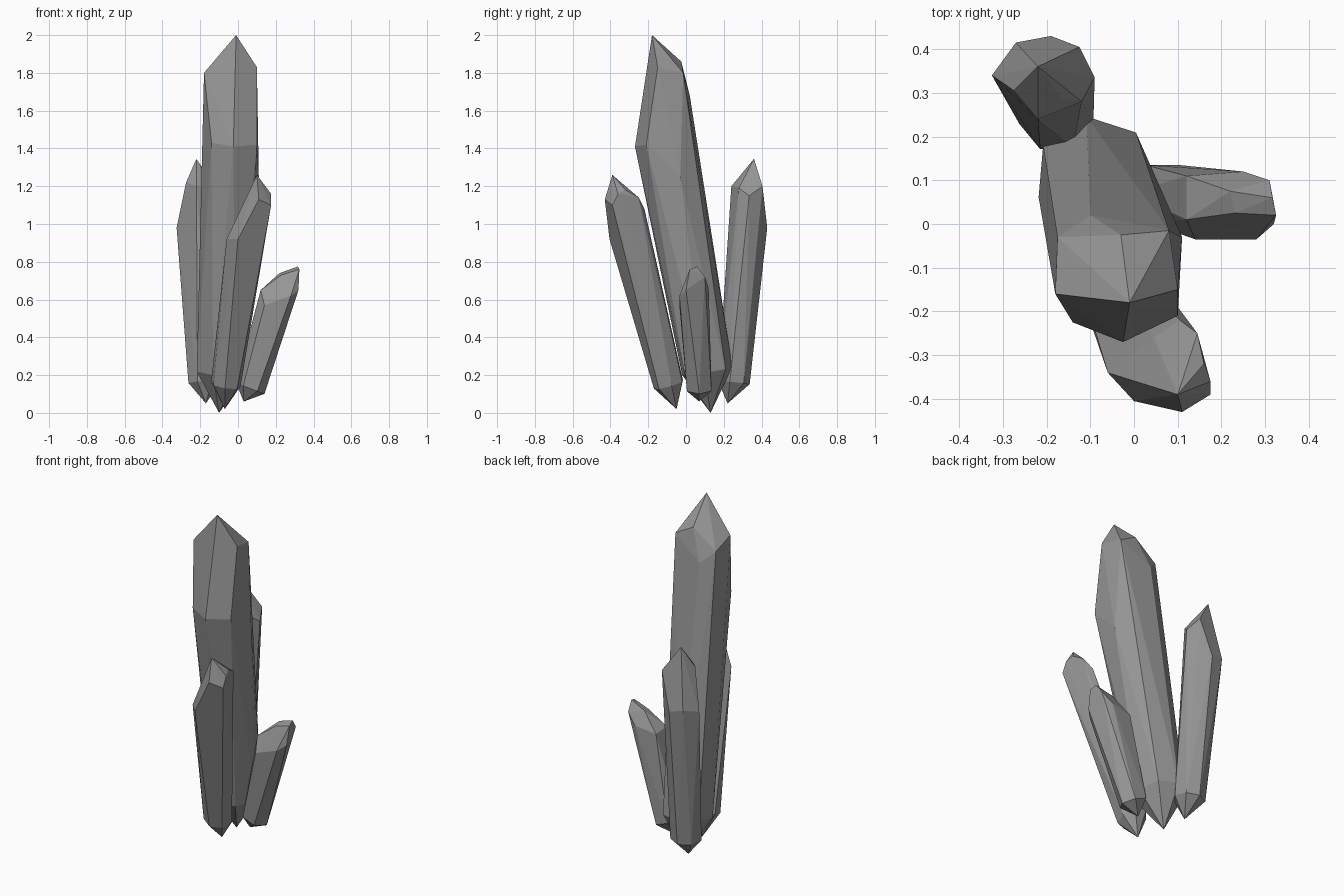
import bpy
import bmesh
from math import cos, sin, tau, radians
from mathutils import Vector

cube = bpy.data.objects.get("Cube")
if cube:
    bpy.data.objects.remove(cube, do_unlink=True)

# One grey stone material for the whole cluster
stone = bpy.data.materials.new("grey_stone")
stone.use_nodes = True
grey = (0.3, 0.3, 0.3, 1.0)
stone.diffuse_color = grey
stone.node_tree.nodes["Principled BSDF"].inputs["Base Color"].default_value = grey


def foot_ring(centre, lean, radius, sides, turn):
    """Level polygon, tilted so that it stays square to the leaning shaft."""
    points = []
    for i in range(sides):
        angle = radians(turn) + tau * i / sides
        dx, dy = radius * cos(angle), radius * sin(angle)
        rise = -(dx * lean.x + dy * lean.y) / lean.z
        points.append(centre + Vector((dx, dy, rise)))
    return points


def crystal(name, root, foot, radius, sides, turn, apex, crown):
    """Faceted crystal: pointed root, regular foot, hand-cut crown and apex."""
    root, foot, apex = Vector(root), Vector(foot), Vector(apex)
    points = [root, apex]
    points += foot_ring(foot, apex - foot, radius, sides, turn)
    points += [Vector(p) for p in crown]

    bm = bmesh.new()
    for p in points:
        bm.verts.new(p)
    hull = bmesh.ops.convex_hull(bm, input=bm.verts[:])
    loose = {g for g in hull["geom_interior"] + hull["geom_unused"]
             if isinstance(g, bmesh.types.BMVert)}
    bmesh.ops.delete(bm, geom=list(loose), context="VERTS")
    # Merge nearly flat triangles into broad facets
    bmesh.ops.dissolve_limit(bm, angle_limit=radians(3),
                             verts=bm.verts[:], edges=bm.edges[:])
    bmesh.ops.recalc_face_normals(bm, faces=bm.faces[:])

    mesh = bpy.data.meshes.new(name)
    bm.to_mesh(mesh)
    bm.free()
    mesh.materials.append(stone)
    bpy.context.collection.objects.link(bpy.data.objects.new(name, mesh))


# Tall centre crystal, leaning forward
crystal("main_crystal", root=(-.1, .13, 0), foot=(-.09, .11, .22),
        radius=.137, sides=7, turn=-5, apex=(-.01, -.18, 2),
        crown=[(-.18, -.16, 1.8), (-.175, -.03, 1.75), (-.1, .02, 1.68),
               (-.03, -.025, 1.86), (.08, -.015, 1.8), (.1, -.15, 1.83),
               (-.14, -.225, 1.43), (-.025, -.27, 1.41), (.1, -.21, 1.42),
               (.11, -.03, 1.25)])

# Front crystal, leaning forward with a slanted crown
crystal("front_crystal", root=(-.07, -.05, .02), foot=(-.065, -.09, .15),
        radius=.08, sides=7, turn=10, apex=(.1, -.39, 1.26),
        crown=[(.16, -.32, 1.18), (.175, -.36, 1.16), (.175, -.39, 1.1),
               (.11, -.43, 1.13), (0, -.405, .92), (-.06, -.34, .92),
               (.145, -.25, 1.14), (.045, -.26, 1.05), (.105, -.22, 1.08)])

# Short side crystal, leaning outward
crystal("side_crystal", root=(.03, .07, .06), foot=(.065, .07, .13),
        radius=.075, sides=6, turn=0, apex=(.317, .06, .775),
        crown=[(.325, .02, .76), (.22, .075, .74), (.23, .025, .73),
               (.31, .1, .72), (.32, 0, .65), (.28, -.035, .62),
               (.12, .01, .65), (.14, -.035, .57), (.25, .12, .66),
               (.12, .11, .64)])

# Back crystal, leaning backward
crystal("back_crystal", root=(-.17, .22, .05), foot=(-.178, .25, .16),
        radius=.087, sides=7, turn=-12, apex=(-.22, .36, 1.345),
        crown=[(-.275, .305, 1.22), (-.22, .24, 1.2), (-.165, .285, 1.23),
               (-.12, .28, 1.19), (-.125, .405, 1.2), (-.09, .335, 1.15),
               (-.325, .34, .98), (-.27, .415, 1), (-.19, .43, .98)])
